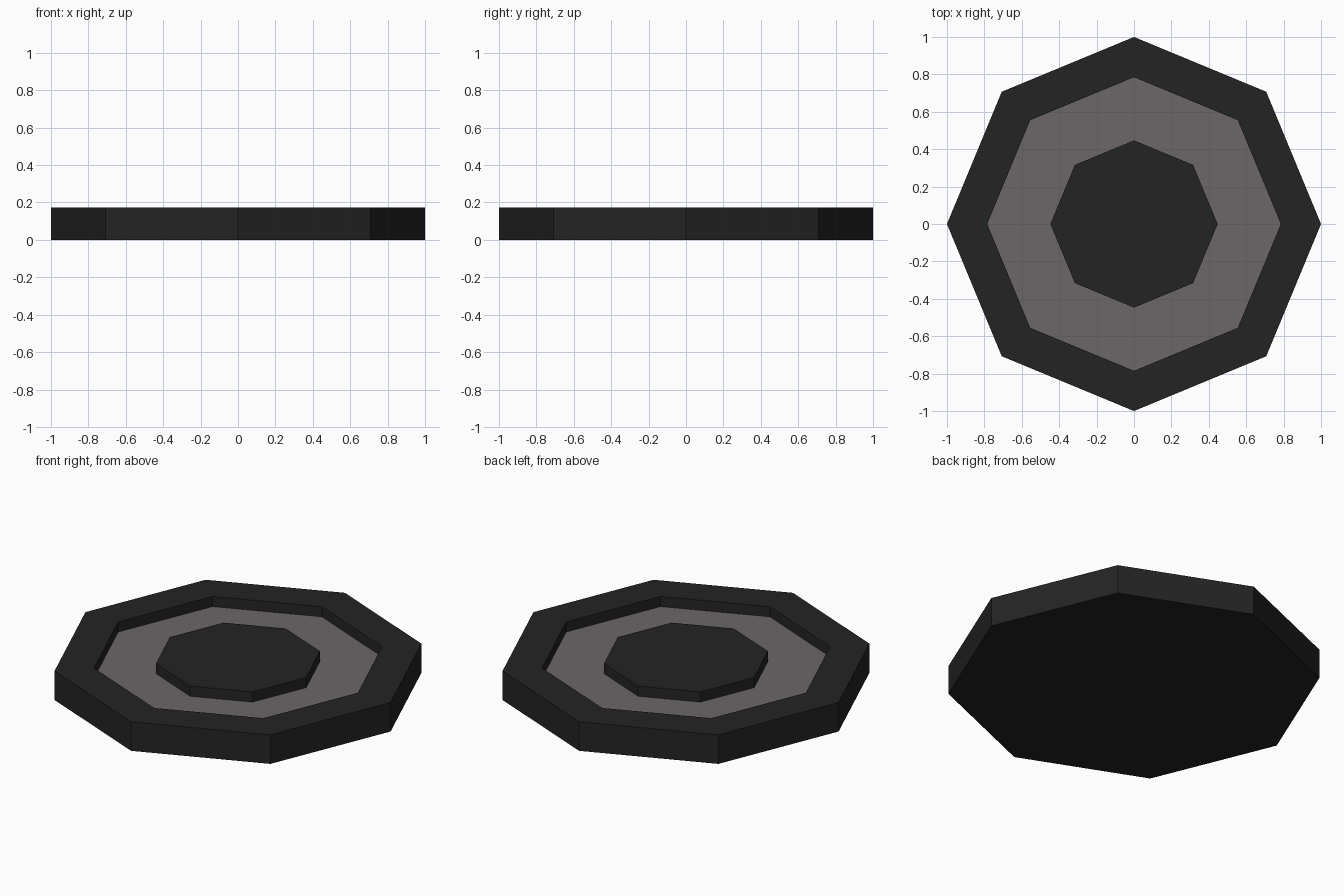
import bpy
import bmesh
from math import cos, sin, tau

cube = bpy.data.objects.get("Cube")
if cube:
    bpy.data.objects.remove(cube, do_unlink=True)

SIDES = 8
TOP, FLOOR = 0.172, 0.112
OUTER, INNER, HUB = 1.0, 0.785, 0.447


def make_material(name, color):
    mat = bpy.data.materials.new(name)
    mat.use_nodes = True
    mat.diffuse_color = color
    mat.node_tree.nodes["Principled BSDF"].inputs["Base Color"].default_value = color
    return mat


def revolve(name, profile, mat, cap=None):
    """Sweep (radius, height) points around z; cap is the profile index to fill."""
    bm = bmesh.new()
    rings = [[bm.verts.new((r * cos(tau * i / SIDES), r * sin(tau * i / SIDES), z))
              for i in range(SIDES)] for r, z in profile]
    for a, b in zip(rings, rings[1:]):
        for i in range(SIDES):
            j = (i + 1) % SIDES
            bm.faces.new((a[i], a[j], b[j], b[i]))
    if cap is not None:
        ring = rings[cap]
        bm.faces.new(ring[::-1] if cap == 0 else ring)
    mesh = bpy.data.meshes.new(name)
    bm.to_mesh(mesh)
    bm.free()
    mesh.materials.append(mat)
    obj = bpy.data.objects.new(name, mesh)
    bpy.context.collection.objects.link(obj)
    return obj


charcoal = make_material("charcoal", (0.017, 0.017, 0.017, 1))
warm_grey = make_material("warm grey", (0.150, 0.136, 0.144, 1))

# Underside, outer wall, raised rim and inner wall
revolve("outer_rim", [(OUTER, 0), (OUTER, TOP), (INNER, TOP), (INNER, FLOOR)], charcoal, cap=0)
# Recessed ring between rim and hub
revolve("channel_floor", [(INNER, FLOOR), (HUB, FLOOR)], warm_grey)
# Raised centre, level with the rim
revolve("center_hub", [(HUB, FLOOR), (HUB, TOP)], charcoal, cap=1)
